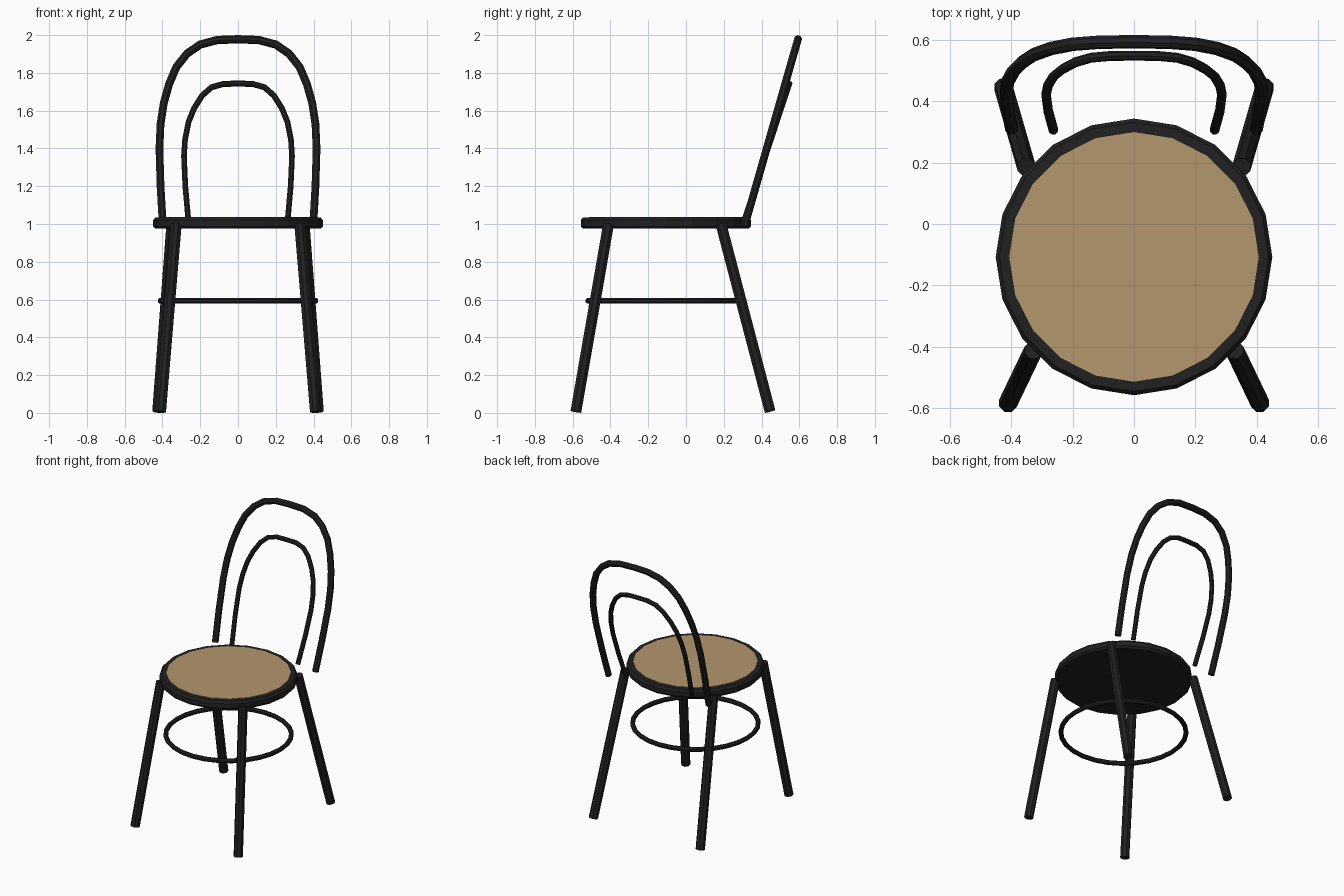
import bpy, bmesh, math
from mathutils import Vector

if "Cube" in bpy.data.objects:
    bpy.data.objects.remove(bpy.data.objects["Cube"])


def material(name, rgb):
    m = bpy.data.materials.new(name)
    m.diffuse_color = (*rgb, 1)
    m.use_nodes = True
    m.node_tree.nodes["Principled BSDF"].inputs["Base Color"].default_value = m.diffuse_color
    return m


BLACK = material("black wood", (0.015, 0.015, 0.015))
CANE = material("tan cane", (0.45, 0.31, 0.155))
SEAT_Y = -0.107


def finish(name, bm, mat):
    bmesh.ops.recalc_face_normals(bm, faces=bm.faces)
    me = bpy.data.meshes.new(name)
    bm.to_mesh(me)
    bm.free()
    me.materials.append(mat)
    ob = bpy.data.objects.new(name, me)
    bpy.context.collection.objects.link(ob)
    return ob


def tube(name, points, radius, sides=8, closed=False, mat=BLACK):
    """Sweep a round section along a path, with flat end caps if open."""
    pts = [Vector(p) for p in points]
    n = len(pts)
    bm = bmesh.new()
    rings, side = [], None
    for i, p in enumerate(pts):
        if closed:
            t = pts[(i + 1) % n] - pts[i - 1]
        else:
            t = pts[min(i + 1, n - 1)] - pts[max(i - 1, 0)]
        t.normalize()
        if side is None:
            side = Vector((0, 0, 1)) if abs(t.z) < 0.5 else Vector((1, 0, 0))
        side = (side - t * side.dot(t)).normalized()
        up = t.cross(side)
        ring = []
        for k in range(sides):
            a = math.tau * (k + 0.5) / sides
            ring.append(bm.verts.new(p + radius * (side * math.cos(a) + up * math.sin(a))))
        rings.append(ring)
    for i in range(n if closed else n - 1):
        a, b = rings[i], rings[(i + 1) % n]
        for k in range(sides):
            j = (k + 1) % sides
            bm.faces.new((a[k], a[j], b[j], b[k]))
    if not closed:
        bm.faces.new(rings[0])
        bm.faces.new(rings[-1])
    return finish(name, bm, mat)


def disc_stack(name, profile, mat, sides=20):
    """Turned solid from (radius, z) pairs, listed bottom to top."""
    bm = bmesh.new()
    rings = [[bm.verts.new((r * math.cos(math.tau * k / sides),
                            SEAT_Y + r * math.sin(math.tau * k / sides), z))
              for k in range(sides)] for r, z in profile]
    for a, b in zip(rings, rings[1:]):
        for k in range(sides):
            j = (k + 1) % sides
            bm.faces.new((a[k], a[j], b[j], b[k]))
    bm.faces.new(rings[0])
    bm.faces.new(rings[-1])
    return finish(name, bm, mat)


def hoop(name, half, y_at, radius):
    """Back hoop mirrored from half of its (x, z) outline, bottom to crown."""
    right = [(x, y_at(z), z) for x, z in half]
    left = [(-x, y, z) for x, y, z in reversed(right[:-1])]
    return tube(name, right + left, radius)


# Seat: chamfered black frame with a thin cane panel on top
disc_stack("seat_frame", [(0.438, 0.975), (0.45, 0.988), (0.45, 1.02), (0.438, 1.034)], BLACK)
disc_stack("seat_cane_panel", [(0.406, 1.032), (0.406, 1.037)], CANE)

# Four splayed legs
for s, label in ((1, "right"), (-1, "left")):
    tube("front_leg_" + label, [(s * 0.41, -0.583, 0.006), (s * 0.327, -0.41, 1.0)], 0.031)
    tube("back_leg_" + label, [(s * 0.425, 0.445, 0.008), (s * 0.35, 0.185, 1.0)], 0.031)

# Ring stretcher between the legs
tube("stretcher_ring",
     [(0.41 * math.cos(math.tau * k / 28), SEAT_Y + 0.41 * math.sin(math.tau * k / 28), 0.593)
      for k in range(28)], 0.016, closed=True)

# Outer and inner bent back hoops
hoop("outer_back_hoop",
     [(0.398, 0.99), (0.41, 1.2), (0.416, 1.4), (0.41, 1.53), (0.393, 1.64), (0.365, 1.74),
      (0.327, 1.83), (0.27, 1.902), (0.2, 1.95), (0.11, 1.974), (0, 1.978)],
     lambda z: 0.313 + (z - 1) * 0.286, 0.022)
hoop("inner_back_hoop",
     [(0.262, 1.01), (0.279, 1.2), (0.286, 1.36), (0.28, 1.45), (0.262, 1.54), (0.232, 1.613),
      (0.19, 1.68), (0.14, 1.724), (0.075, 1.742), (0, 1.743)],
     lambda z: 0.302 + (z - 1) * 0.33, 0.016)
